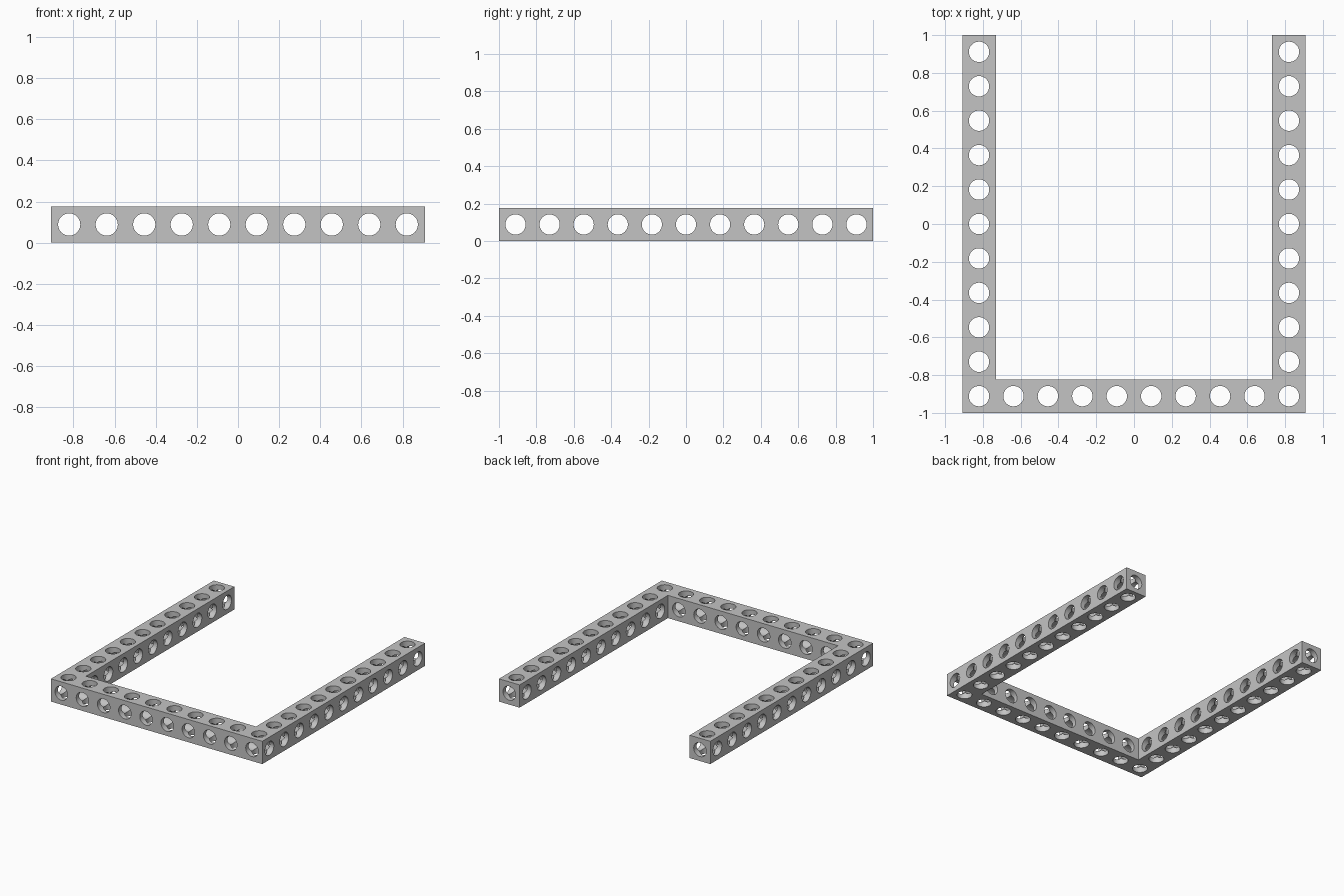
import bpy
import bmesh
import math
from mathutils import Vector

if "Cube" in bpy.data.objects:
    bpy.data.objects.remove(bpy.data.objects["Cube"], do_unlink=True)

PITCH = 0.1823      # spacing of the holes
WIDTH = 0.177       # beam thickness
RADIUS = 0.054      # bore radius
SIDES = 32
COLUMNS, ROWS = 10, 11

grey = bpy.data.materials.new("light grey")
grey.use_nodes = True
colour = (0.55, 0.55, 0.55, 1)
grey.diffuse_color = colour
grey.node_tree.nodes["Principled BSDF"].inputs["Base Color"].default_value = colour

# Grid cells occupied by the U-shaped frame
front_cells = [(i, 0) for i in range(COLUMNS)]
right_cells = [(0, j) for j in range(1, ROWS)]
left_cells = [(COLUMNS - 1, j) for j in range(1, ROWS)]
occupied = set(front_cells + right_cells + left_cells)


def add_side(bm, centre, axis, sign, joined):
    """One side of a cell: bore wall, then a pierced cap or a link to the next cell."""
    d, u, v = Vector(), Vector(), Vector()
    d[axis] = sign
    u[(axis + 1) % 3] = 1
    v[(axis + 2) % 3] = 1
    if sign < 0:
        u, v = v, u
    half = WIDTH / 2
    end = PITCH / 2 if joined else half
    rings = []
    for k in range(SIDES):
        a = 2 * math.pi * k / SIDES
        radial = u * math.cos(a) + v * math.sin(a)
        reach = max(abs(math.cos(a)), abs(math.sin(a)))
        bore = centre + radial * RADIUS
        rim = centre + radial * half / reach
        # the bore wall starts where the crossing bores meet it
        points = (bore + d * RADIUS * reach, bore + d * end, rim + d * half, rim + d * end)
        rings.append([bm.verts.new(p) for p in points])
    for k in range(SIDES):
        inner, edge, rim, far = rings[k]
        inner2, edge2, rim2, far2 = rings[(k + 1) % SIDES]
        bm.faces.new((inner, edge, edge2, inner2))
        if joined:
            bm.faces.new((rim, rim2, far2, far))
        else:
            bm.faces.new((edge, rim, rim2, edge2))


def make_beam(name, cells):
    bm = bmesh.new()
    for i, j in cells:
        centre = Vector(((i - (COLUMNS - 1) / 2) * PITCH,
                         (j - (ROWS - 1) / 2) * PITCH, WIDTH / 2))
        for axis in range(3):
            for sign in (-1, 1):
                step = [0, 0, 0]
                step[axis] = sign
                joined = axis < 2 and (i + step[0], j + step[1]) in occupied
                add_side(bm, centre, axis, sign, joined)
    bmesh.ops.remove_doubles(bm, verts=bm.verts[:], dist=0.0001)
    loose = [v for v in bm.verts if not v.link_faces]
    bmesh.ops.delete(bm, geom=loose, context="VERTS")
    mesh = bpy.data.meshes.new(name)
    bm.to_mesh(mesh)
    bm.free()
    mesh.materials.append(grey)
    beam = bpy.data.objects.new(name, mesh)
    bpy.context.collection.objects.link(beam)
    bpy.ops.object.select_all(action="DESELECT")
    beam.select_set(True)
    bpy.context.view_layer.objects.active = beam
    bpy.ops.object.shade_smooth_by_angle(angle=math.radians(30))


make_beam("front_beam", front_cells)
make_beam("right_arm", right_cells)
make_beam("left_arm", left_cells)
